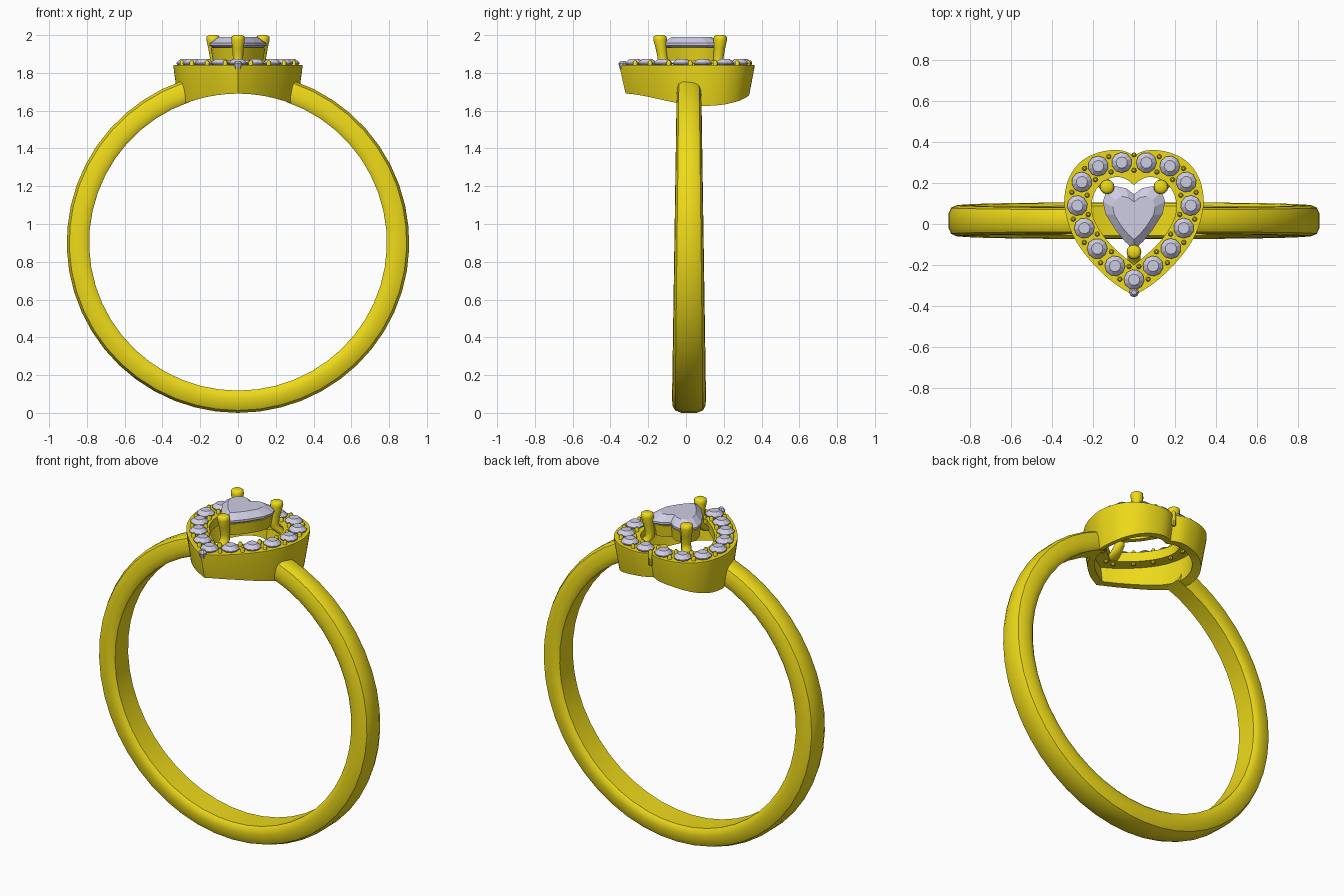
import bpy, bmesh, math
from mathutils import Vector

if "Cube" in bpy.data.objects:
    bpy.data.objects.remove(bpy.data.objects["Cube"])

def material(name, col):
    m = bpy.data.materials.new(name)
    m.diffuse_color = (*col, 1)
    m.use_nodes = True
    m.node_tree.nodes["Principled BSDF"].inputs["Base Color"].default_value = m.diffuse_color
    return m

GOLD = material("gold", (0.85, 0.70, 0.01))
GEM = material("gem", (0.62, 0.61, 0.78))
R_IN, ZC = 0.793, 0.897          # finger hole radius and centre height

def finish(name, bm, mat, smooth=None):
    bmesh.ops.recalc_face_normals(bm, faces=bm.faces)
    me = bpy.data.meshes.new(name)
    bm.to_mesh(me)
    bm.free()
    ob = bpy.data.objects.new(name, me)
    bpy.context.collection.objects.link(ob)
    me.materials.append(mat)
    if smooth:
        bpy.ops.object.select_all(action='DESELECT')
        ob.select_set(True)
        bpy.context.view_layer.objects.active = ob
        bpy.ops.object.shade_smooth_by_angle(angle=math.radians(smooth))
    return ob

def loft(bm, loops, cap=True, closed=False):
    rings = [[bm.verts.new(p) for p in lp] for lp in loops]
    n = len(rings[0])
    pairs = list(zip(rings, rings[1:])) + ([(rings[-1], rings[0])] if closed else [])
    for a, b in pairs:
        for i in range(n):
            j = (i + 1) % n
            bm.faces.new((a[i], a[j], b[j], b[i]))
    if cap and not closed:
        bm.faces.new(rings[0])
        bm.faces.new(rings[-1])

def heart(half, sub=3):
    """Smooth the right half (cleft to tip) and mirror it into a closed outline."""
    p = [Vector(q) for q in half]
    p = [2 * p[0] - p[1]] + p + [2 * p[-1] - p[-2]]
    out = []
    for a, b, c, d in zip(p, p[1:], p[2:], p[3:]):
        for k in range(sub):
            t = k / sub
            out.append(0.5 * (2*b + (c-a)*t + (2*a-5*b+4*c-d)*t*t + (3*b-a-3*c+d)*t**3))
    out.append(p[-2])
    return out + [Vector((-q.x, q.y)) for q in out[-2:0:-1]]

def at(outline, z, s=1.0, cy=0.03):
    return [(q.x * s, cy + (q.y - cy) * s, z) for q in outline]

def on_finger(outline, s, cy=0.03):
    return [(x, y, ZC + math.sqrt(R_IN**2 - x*x)) for x, y, _ in at(outline, 0, s, cy)]

OUTER = heart([(0, .335), (.055, .358), (.12, .36), (.20, .34), (.27, .295), (.32, .22), (.34, .13),
               (.335, .06), (.31, -.03), (.26, -.12), (.18, -.215), (.09, -.295), (0, -.35)])
OPENING = heart([(0, .19), (.035, .217), (.075, .23), (.12, .222), (.16, .198), (.192, .155), (.207, .10),
                 (.203, .05), (.185, 0), (.155, -.05), (.11, -.105), (.055, -.155), (0, -.20)])
STONE = heart([(0, .145), (.04, .175), (.09, .185), (.135, .16), (.152, .11),
               (.14, .05), (.09, -.03), (.045, -.085), (0, -.125)], 1)

# tapered band, open where the head sits
bm = bmesh.new()
SECTION = [(-.8, 0), (.8, 0), (.96, .12), (1, .35), (.97, .65), (.82, .87), (.45, .98),
           (-.45, .98), (-.82, .87), (-.97, .65), (-1, .35), (-.96, .12)]
loops = []
N = 44
for i in range(N + 1):
    a = math.radians(19 + (360 - 38) * i / N)
    w = 0.0775 - 0.0125 * math.cos(a)
    lp = []
    for u, f in SECTION:
        r = R_IN - .005 + f * 0.121
        lp.append((r * math.sin(a), 0.016 + u * w, ZC + .004 + r * math.cos(a)))
    loops.append(lp)
loft(bm, loops)
low = min(v.co.z for v in bm.verts)
for v in bm.verts:               # keep the foot of the band on the ground
    v.co.z -= low * max(0, 1 - v.co.z / ZC)
finish("band", bm, GOLD, 40)

# hollow heart halo, underside following the finger
bm = bmesh.new()
loft(bm, [at(OUTER, 1.842), at(OUTER, 1.825), on_finger(OUTER, .92), on_finger(OUTER, .79),
          at(OUTER, 1.785, .82), at(OPENING, 1.785), at(OPENING, 1.842)], closed=True)
finish("halo", bm, GOLD, 35)

# heart basket under the centre stone
bm = bmesh.new()
loft(bm, [at(STONE, 1.935, .95), at(STONE, 1.865, .88), at(STONE, 1.865, .62), at(STONE, 1.935, .72)], closed=True)
finish("basket", bm, GOLD, 35)

# centre heart stone: pavilion, girdle, crown, table
bm = bmesh.new()
loft(bm, [at(STONE, 1.865, .12), at(STONE, 1.945), at(STONE, 1.957), at(STONE, 1.99, .68)])
finish("heart_stone", bm, GEM)

# three claws, flaring out to the halo at the foot
for name, x, y in (("left", -.13, .18), ("right", .13, .18), ("front", 0, -.135)):
    c = Vector((0, .05))
    d = (Vector((x, y)) - c).normalized()
    bm = bmesh.new()
    loops = []
    for off, z, r in ((.06, 1.79, .034), (.025, 1.815, .032), (-.012, 1.85, .028), (-.012, 1.88, .027),
                      (-.004, 1.93, .030), (.002, 1.975, .036), (.002, 1.992, .034), (.002, 2.0, .022)):
        loops.append([(x + d.x * off + r * math.cos(k * math.pi / 6),
                       y + d.y * off + r * math.sin(k * math.pi / 6), z) for k in range(12)])
    loft(bm, loops)
    finish(name + "_claw", bm, GOLD, 50)

# halo stones, evenly placed along the heart
half = [(.06, .30), (.175, .283), (.255, .205), (.277, .09), (.243, -.02), (.18, -.12), (.093, -.205)]
spots = [Vector(p) for p in half] + [Vector((0, -.272))] + [Vector((-x, y)) for x, y in half[::-1]]

def circle(p, r, z, n, turn=0):
    return [(p.x + r * math.cos(turn + k * math.tau / n), p.y + r * math.sin(turn + k * math.tau / n), z)
            for k in range(n)]

for i, p in enumerate(spots):
    bm = bmesh.new()
    t = i * .7
    loft(bm, [circle(p, .006, 1.805, 10, t), circle(p, .05, 1.848, 10, t), circle(p, .05, 1.853, 10, t),
              circle(p, .028, 1.873, 10, t)])
    finish(f"halo_stone_{i+1}", bm, GEM)

# pairs of holding beads between neighbouring stones
bm = bmesh.new()
for a, b in zip(spots, spots[1:] + spots[:1]):
    m, t = (a + b) / 2, (b - a).normalized()
    for s in (-.038, .038):
        q = m + Vector((-t.y, t.x)) * s
        loft(bm, [circle(q, .009, 1.772, 8), circle(q, .012, 1.778, 8), circle(q, .012, 1.857, 8),
                  circle(q, .006, 1.866, 8)])
finish("holding_beads", bm, GOLD, 40)

# small stone at the tip
bm = bmesh.new()
p = Vector((0, -.334))
loft(bm, [circle(p, .016, 1.82, 8), circle(p, .024, 1.85, 8), circle(p, .012, 1.864, 8)])
finish("tip_stone", bm, GEM)
